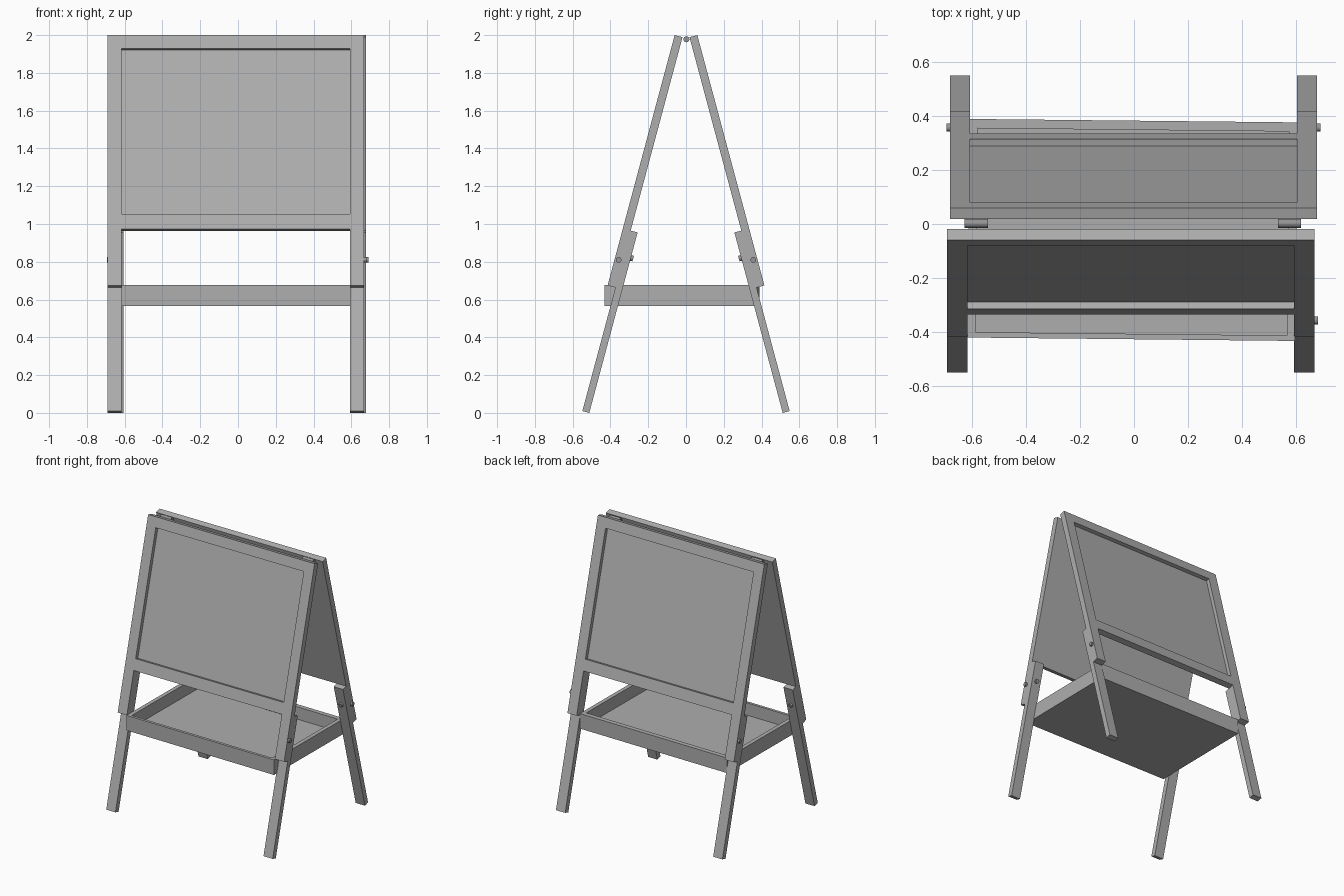
import bpy, bmesh, math
from mathutils import Matrix, Vector

if "Cube" in bpy.data.objects:
    bpy.data.objects.remove(bpy.data.objects["Cube"], do_unlink=True)


def make_material(name, value):
    mat = bpy.data.materials.new(name)
    mat.use_nodes = True
    colour = (value, value, value, 1)
    mat.diffuse_color = colour
    mat.node_tree.nodes["Principled BSDF"].inputs["Base Color"].default_value = colour
    return mat


body_grey = make_material("body_grey", 0.423)
metal_grey = make_material("metal_grey", 0.3)

TILT = math.radians(15)
HALF = 0.679      # half width of each board
STILE = 0.075     # width of stiles and legs
THICK = 0.043     # frame thickness
LEG = 0.038       # leg thickness


def finish(name, bm, matrix, material):
    bm.transform(matrix)
    bmesh.ops.recalc_face_normals(bm, faces=bm.faces)
    mesh = bpy.data.meshes.new(name)
    bm.to_mesh(mesh)
    bm.free()
    mesh.materials.append(material)
    obj = bpy.data.objects.new(name, mesh)
    bpy.context.scene.collection.objects.link(obj)
    return obj


def box(name, lo, hi, matrix):
    lo, hi = Vector(lo), Vector(hi)
    bm = bmesh.new()
    bmesh.ops.create_cube(bm, size=1)
    size = Matrix.Diagonal((*(hi - lo), 1))
    finish(name, bm, matrix @ Matrix.Translation((lo + hi) / 2) @ size, body_grey)


def rod(name, start, end, radius, matrix):
    start, end = Vector(start), Vector(end)
    axis = end - start
    bm = bmesh.new()
    bmesh.ops.create_cone(bm, cap_ends=True, segments=16, radius1=radius,
                          radius2=radius, depth=axis.length)
    turn = axis.to_track_quat('Z', 'Y').to_matrix().to_4x4()
    obj = finish(name, bm, matrix @ Matrix.Translation((start + end) / 2) @ turn, metal_grey)
    # smooth sides, flat ends
    for p in obj.data.polygons:
        p.use_smooth = len(p.vertices) == 4
    for e in obj.data.edges:
        along = obj.data.vertices[e.vertices[0]].co - obj.data.vertices[e.vertices[1]].co
        e.use_edge_sharp = along.length < radius


def board_space(side, shift):
    # local axes: x across, y inward through the board, z down along the slope
    s, c = math.sin(TILT), math.cos(TILT)
    return Matrix(((1, 0, 0, shift),
                   (0, -side * c, side * s, side * 0.06),
                   (0, -s, -c, 2),
                   (0, 0, 0, 1)))


def build_board(label, side, shift, bolt_sides):
    m = board_space(side, shift)
    inner = HALF - STILE
    # frame and recessed panel
    box(label + "_top_rail", (-inner, 0, 0), (inner, THICK, 0.073), m)
    box(label + "_bottom_rail", (-inner, 0, 0.98), (inner, THICK, 1.062), m)
    box(label + "_panel", (-inner, 0.027, 0.073), (inner, THICK, 0.98), m)
    for k, hand in ((-1, "right"), (1, "left")):
        tag = label + "_" + hand
        x0, x1 = sorted((k * inner, k * HALF))
        mid = k * (HALF - STILE / 2)
        box(tag + "_stile", (x0, 0, 0), (x1, THICK, 1.372), m)
        # leg fixed behind the stile, with its bolts
        back = THICK + LEG
        box(tag + "_leg", (x0, THICK, 1.06), (x1, back, 2.049), m)
        rod(tag + "_inner_bolt", (mid, back - 0.005, 1.2), (mid, back + 0.013, 1.2), 0.015, m)
        if k in bolt_sides:
            rod(tag + "_side_bolt", (k * (HALF - 0.01), THICK / 2, 1.226),
                (k * (HALF + 0.013), THICK / 2, 1.226), 0.015, m)


build_board("front", -1, -0.012, (1,))
build_board("back", 1, -0.002, (-1, 1))

# hinge barrels
for k, hand in ((-1, "right"), (1, "left")):
    hx = k * 0.579 - 0.004
    rod(hand + "_hinge_barrel", (hx - 0.043, 0.002, 1.978), (hx + 0.043, 0.002, 1.978),
        0.016, Matrix())

# open tray between the boards, sitting very slightly askew
place = Matrix.Translation((-0.006, -0.022, 0)) @ Matrix.Rotation(math.radians(-0.6), 4, 'Z')
TX, TY, RIM, LOW, HIGH = 0.606, 0.404, 0.03, 0.565, 0.676
FRONT_RIM, BACK_RIM = 0.02, 0.034
box("tray_floor", (-TX + RIM, -TY + FRONT_RIM, LOW), (TX - RIM, TY - BACK_RIM, LOW + 0.02), place)
box("tray_front_wall", (-TX, -TY, LOW), (TX, -TY + FRONT_RIM, HIGH), place)
box("tray_back_wall", (-TX, TY - BACK_RIM, LOW), (TX, TY, HIGH), place)
for k, hand in ((-1, "right"), (1, "left")):
    x0, x1 = sorted((k * TX, k * (TX - RIM)))
    box("tray_" + hand + "_wall", (x0, -TY + FRONT_RIM, LOW), (x1, TY - BACK_RIM, HIGH), place)
